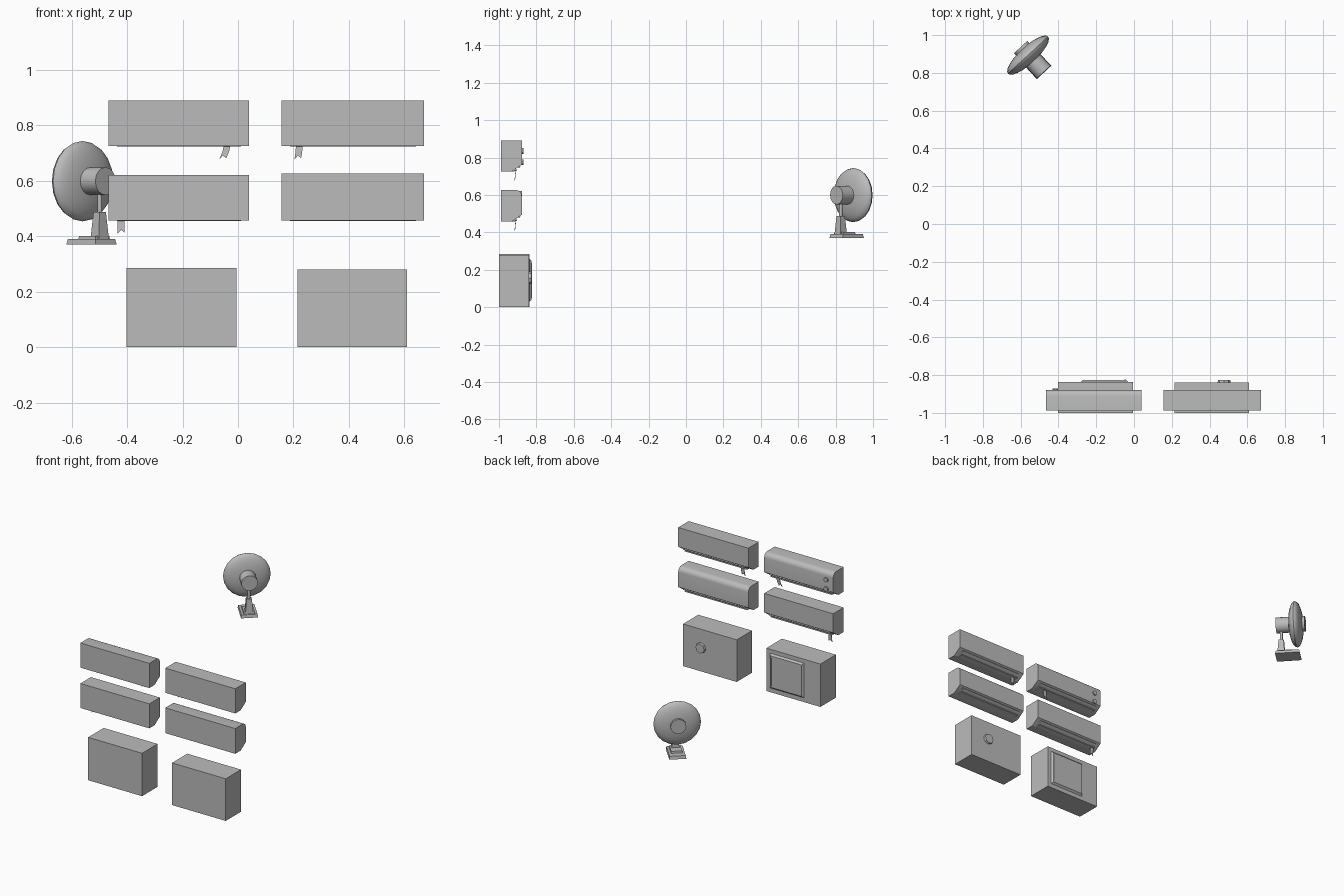
import bpy, bmesh, math
from mathutils import Matrix, Vector

if "Cube" in bpy.data.objects:
    bpy.data.objects.remove(bpy.data.objects["Cube"])

grey = bpy.data.materials.new("plain grey")
grey.diffuse_color = (0.5, 0.5, 0.5, 1)
grey.use_nodes = True
grey.node_tree.nodes["Principled BSDF"].inputs["Base Color"].default_value = grey.diffuse_color


def finish(name, bm, smooth=False):
    bmesh.ops.recalc_face_normals(bm, faces=bm.faces)
    me = bpy.data.meshes.new(name)
    bm.to_mesh(me)
    bm.free()
    me.materials.append(grey)
    ob = bpy.data.objects.new(name, me)
    bpy.context.collection.objects.link(ob)
    if smooth:
        for o in bpy.context.selected_objects:
            o.select_set(False)
        ob.select_set(True)
        bpy.context.view_layer.objects.active = ob
        bpy.ops.object.shade_smooth_by_angle(angle=math.radians(35))
    return ob


def box(name, lo, hi, mat=Matrix(), top=1.0):
    """Box between two corners; top scales the upper face for a taper."""
    bm = bmesh.new()
    lo, hi = Vector(lo), Vector(hi)
    c, s = (lo + hi) / 2, hi - lo
    bmesh.ops.create_cube(bm, size=1)
    for v in bm.verts:
        k = top if v.co.z > 0 else 1
        v.co = Vector((v.co.x * s.x * k, v.co.y * s.y * k, v.co.z * s.z)) + c
    bm.transform(mat)
    return finish(name, bm)


def cyl_y(name, centre, r, y0, y1, n, mat=Matrix(), r1=None):
    """Cylinder along y from y0 to y1."""
    bm = bmesh.new()
    bmesh.ops.create_cone(bm, cap_ends=True, segments=n, radius1=r,
                          radius2=r if r1 is None else r1, depth=abs(y1 - y0))
    bm.transform(mat @ Matrix.Translation((centre[0], (y0 + y1) / 2, centre[1]))
                 @ Matrix.Rotation(-math.pi / 2, 4, 'X'))
    return finish(name, bm, n > 10)


def extrude_x(name, prof, x0, x1, smooth=False):
    """Closed (y, z) profile extruded along x."""
    bm = bmesh.new()
    f = bm.faces.new([bm.verts.new((x0, y, z)) for y, z in prof])
    g = bmesh.ops.extrude_face_region(bm, geom=[f])["geom"]
    bmesh.ops.translate(bm, vec=(x1 - x0, 0, 0),
                        verts=[v for v in g if isinstance(v, bmesh.types.BMVert)])
    return finish(name, bm, smooth)


def ribbon(name, x, z, lean):
    """Thin hanging ribbon with a forked end."""
    w, h, y = 0.012, 0.048, -0.912
    pts = [(-w, 0.015), (w, 0.015), (w + lean * .4, -h * .45), (w + lean, -h + .004),
           (lean, -h * .72), (-w + lean, -h), (-w + lean * .4, -h * .45)]
    bm = bmesh.new()
    f = bm.faces.new([bm.verts.new((x + px, y + 0.1 * pz, z + pz)) for px, pz in pts])
    g = bmesh.ops.extrude_face_region(bm, geom=[f])["geom"]
    bmesh.ops.translate(bm, vec=(0, 0.003, 0),
                        verts=[v for v in g if isinstance(v, bmesh.types.BMVert)])
    finish(name, bm)


BACK, FRONT = -0.988, -0.878


def wall_unit(name, x0, x1, z0, z1, rounded):
    """Wall air conditioner: chamfered lower edge, optional rounded top edge."""
    prof = [(BACK, z0), (-0.932, z0), (FRONT, z0 + 0.036)]
    if rounded:
        r = 0.032
        prof += [(FRONT - r + r * math.cos(a), z1 - r + r * math.sin(a))
                 for a in (i * math.pi / 10 for i in range(6))]
    else:
        prof += [(FRONT, z1)]
    prof += [(BACK, z1)]
    extrude_x(name + "_body", prof, x0, x1, rounded)
    # louver slat and outlet lip on the chamfer
    a, b = x0 + 0.03, x1 - 0.03
    extrude_x(name + "_louver", [(-0.935, z0 + 0.004), (-0.93, z0 - 0.002),
                                 (-0.902, z0 + 0.004), (-0.904, z0 + 0.010)], a, b)
    extrude_x(name + "_outlet_lip", [(-0.897, z0 + 0.022), (-0.893, z0 + 0.018),
                                     (-0.885, z0 + 0.024), (-0.889, z0 + 0.03)], a, b)


wall_unit("upper_left_unit", -0.467, 0.04, 0.726, 0.89, True)
wall_unit("upper_right_unit", 0.157, 0.672, 0.726, 0.89, False)
wall_unit("lower_left_unit", -0.467, 0.04, 0.458, 0.621, False)
wall_unit("lower_right_unit", 0.157, 0.672, 0.458, 0.626, True)

ribbon("upper_left_ribbon", -0.037, 0.726, -0.018)
ribbon("upper_right_ribbon", 0.222, 0.726, -0.006)
ribbon("lower_left_ribbon", -0.422, 0.458, 0.0)

# two knobs on the upper left unit
for i, z in enumerate((0.835, 0.775)):
    cyl_y(f"unit_knob_{i + 1}", (-0.417, z), 0.015, FRONT - 0.005, FRONT + 0.008, 10)

# floor cabinets
box("left_cabinet", (-0.402, -1, 0), (-0.005, -0.837, 0.285))
box("right_cabinet", (0.215, -1, 0), (0.61, -0.84, 0.28))

# raised bevelled door with a handle strip
bm = bmesh.new()
for y, d in ((-0.84, 0), (-0.826, 0.014)):
    for x, z in ((-0.285, 0.025), (-0.028, 0.025), (-0.028, 0.262), (-0.285, 0.262)):
        sx = d if x < -0.15 else -d
        sz = d if z < 0.15 else -d
        bm.verts.new((x + sx, y, z + sz))
bm.verts.ensure_lookup_table()
v = bm.verts
for i in range(4):
    j = (i + 1) % 4
    bm.faces.new((v[i], v[j], v[j + 4], v[i + 4]))
bm.faces.new(v[4:8])
bm.faces.new(v[0:4])
finish("cabinet_door", bm)
box("door_handle", (-0.05, -0.83, 0.05), (-0.043, -0.823, 0.235))

# dial on the right cabinet
cyl_y("cabinet_dial", (0.477, 0.157), 0.036, -0.845, -0.826, 8, r1=0.032)

# pedestal fan, turned on its stand
F = Matrix.Translation((-0.561, 0.894, 0)) @ Matrix.Rotation(math.radians(42.8), 4, 'Z')
HZ = 0.599
bm = bmesh.new()
bmesh.ops.create_uvsphere(bm, u_segments=20, v_segments=12, radius=1)
bm.transform(F @ Matrix.Translation((0, 0, HZ)) @ Matrix.Rotation(math.pi / 2, 4, 'X')
             @ Matrix.Diagonal((0.145, 0.145, 0.045, 1)))
finish("fan_cage", bm, True)
cyl_y("fan_hub", (0, HZ), 0.048, 0.02, 0.058, 16, F)
cyl_y("fan_motor", (0, HZ), 0.05, -0.122, -0.02, 16, F, 0.05)
box("fan_base", (-0.052, -0.125, 0.37), (0.052, 0.03, 0.39), F, 0.94)
box("fan_base_step", (-0.035, -0.108, 0.388), (0.035, -0.015, 0.402), F, 0.95)
box("fan_column", (-0.024, -0.114, 0.39), (0.024, -0.068, 0.487), F, 0.68)
bm = bmesh.new()
bmesh.ops.create_cone(bm, cap_ends=True, segments=12, radius1=0.009, radius2=0.009, depth=0.1)
bm.transform(F @ Matrix.Translation((0, -0.091, 0.53)))
finish("fan_rod", bm, True)
